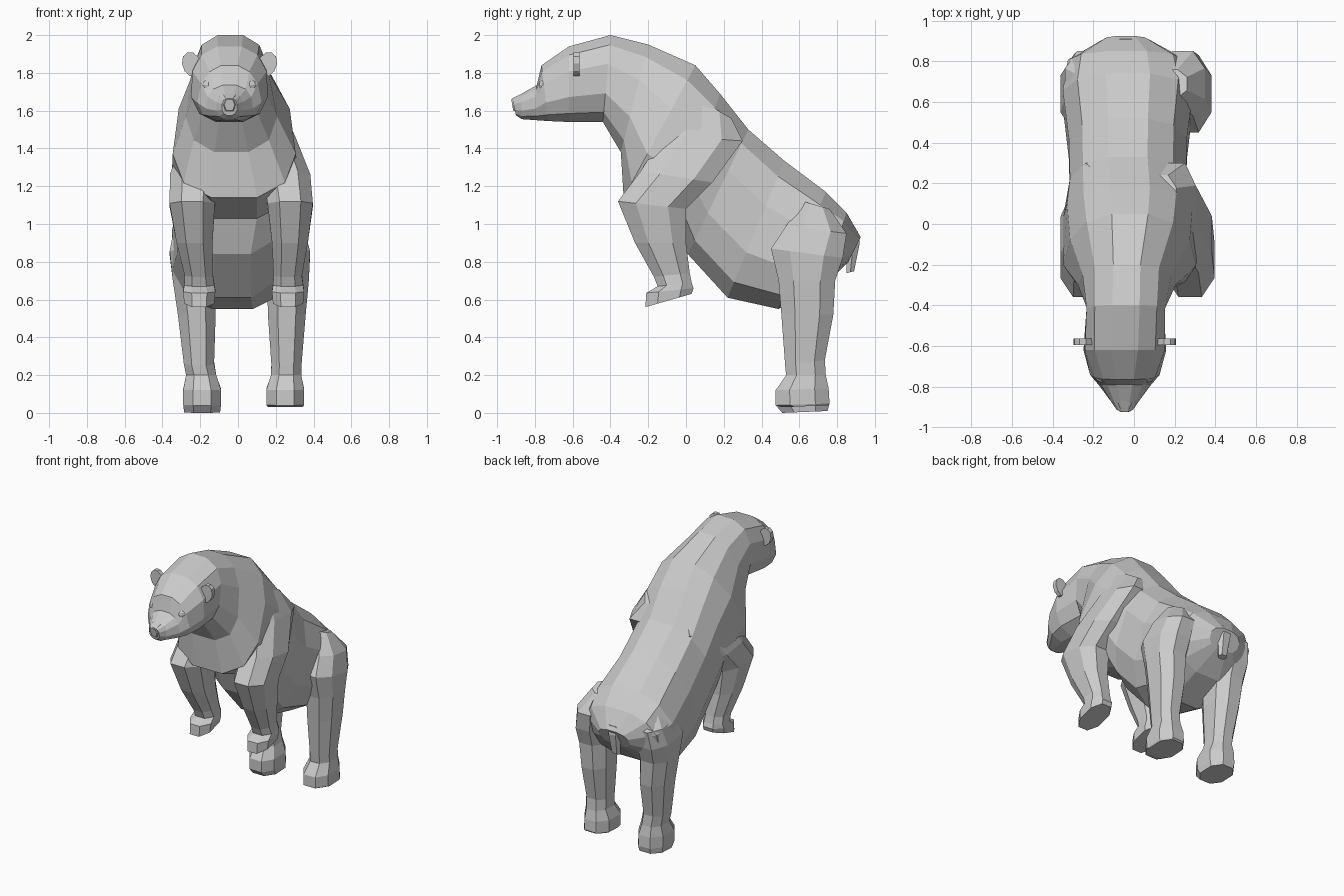
import bpy, bmesh, math
from mathutils import Vector


def shaped(v, p):
    return math.copysign(abs(v) ** p, v)


def loft(name, stations, sides, power=0.8):
    """Skin rings; station = (y, z) of one edge, (y, z) of the other, centre x, half width, taper."""
    bm = bmesh.new()
    k = shaped(math.cos(math.pi / sides), power)
    rings = []
    for y1, z1, y2, z2, cx, w, *taper in stations:
        a, b = Vector((cx, y1, z1)), Vector((cx, y2, z2))
        mid, half = (a + b) / 2, (a - b) / 2
        ring = []
        for i in range(sides):
            t = 2 * math.pi * (i + 0.5) / sides
            c, s = shaped(math.cos(t), power) / k, shaped(math.sin(t), power) / k
            if taper:
                s *= 1 - taper[0] * c
            ring.append(bm.verts.new(mid + half * c + Vector((w * s, 0, 0))))
        rings.append(ring)
    for r, q in zip(rings, rings[1:]):
        for i in range(sides):
            j = (i + 1) % sides
            bm.faces.new((r[i], r[j], q[j], q[i]))
    bm.faces.new(rings[0])
    bm.faces.new(rings[-1])
    bmesh.ops.recalc_face_normals(bm, faces=bm.faces)
    mesh = bpy.data.meshes.new(name)
    bm.to_mesh(mesh)
    bm.free()
    obj = bpy.data.objects.new(name, mesh)
    bpy.context.collection.objects.link(obj)
    return obj


# Head, neck and torso: back line, belly line, centre x, half width, taper to the back
loft("body", [
    (-0.92, 1.665, -0.90, 1.575, -0.045, 0.04),
    (-0.87, 1.69, -0.87, 1.555, -0.045, 0.07),
    (-0.79, 1.735, -0.80, 1.55, -0.045, 0.12, 0.1),
    (-0.765, 1.84, -0.73, 1.545, -0.045, 0.16, 0.2),
    (-0.62, 1.94, -0.62, 1.54, -0.045, 0.20, 0.05),
    (-0.40, 2.0, -0.44, 1.54, -0.04, 0.19, -0.05),
    (-0.20, 1.95, -0.345, 1.38, -0.035, 0.23, 0.15),
    (0.05, 1.84, -0.33, 1.14, -0.02, 0.31, 0.15),
    (0.18, 1.69, -0.06, 1.03, -0.02, 0.32, 0.1),
    (0.33, 1.50, 0.01, 0.84, -0.03, 0.285),
    (0.52, 1.335, 0.22, 0.61, -0.03, 0.29),
    (0.74, 1.17, 0.49, 0.55, -0.03, 0.32),
    (0.85, 1.06, 0.72, 0.66, -0.035, 0.29),
    (0.925, 0.93, 0.86, 0.80, -0.04, 0.12),
], 12, 0.82)

# Legs: front edge, back edge, centre x, half width
for side, hip, foot, label in ((-1, -0.01, 0.03, "left"), (1, 0.01, 0.03, "right")):
    def leg(name, rows):
        # the lower leg swings slightly to +x
        n = len(rows) - 1
        loft(f"{name}_{label}",
             [(a, b, c, d, hip + (foot - hip) * min(1, 1.5 * i / n) + side * x, w)
              for i, (a, b, c, d, x, w) in enumerate(rows)], 8, 0.85)

    leg("front_leg", [
        (0.00, 1.70, 0.24, 1.56, 0.12, 0.08),
        (-0.12, 1.47, 0.30, 1.44, 0.19, 0.10),
        (-0.24, 1.28, 0.14, 1.22, 0.24, 0.125),
        (-0.36, 1.12, 0.00, 1.08, 0.255, 0.12),
        (-0.27, 0.90, 0.00, 0.90, 0.25, 0.095),
        (-0.17, 0.72, 0.02, 0.74, 0.235, 0.075),
        (-0.15, 0.67, 0.03, 0.69, 0.235, 0.08),
        (-0.21, 0.635, 0.04, 0.66, 0.235, 0.085),
        (-0.215, 0.56, 0.03, 0.63, 0.235, 0.08),
    ])
    leg("hind_leg", [
        (0.62, 1.12, 0.76, 1.08, 0.16, 0.09),
        (0.53, 0.99, 0.85, 0.95, 0.225, 0.11),
        (0.45, 0.87, 0.83, 0.82, 0.245, 0.12),
        (0.49, 0.70, 0.79, 0.70, 0.245, 0.11),
        (0.505, 0.52, 0.78, 0.52, 0.235, 0.10),
        (0.525, 0.25, 0.735, 0.28, 0.23, 0.08),
        (0.53, 0.20, 0.74, 0.20, 0.225, 0.08),
        (0.475, 0.12, 0.755, 0.13, 0.22, 0.10),
        (0.475, 0.04, 0.76, 0.05, 0.22, 0.10),
        (0.51, 0.00 if side < 0 else 0.03, 0.75, 0.01 if side < 0 else 0.04, 0.22, 0.095),
    ])

    # Ear: thin tilted disc
    bpy.ops.mesh.primitive_cylinder_add(vertices=10, radius=1, depth=2,
                                        location=(-0.045 + side * 0.20, -0.58, 1.845),
                                        rotation=(math.pi / 2, side * 0.35, 0))
    ear = bpy.context.object
    ear.name = f"ear_{label}"
    ear.scale = (0.05, 0.068, 0.016)

    # Eye: small faceted ball
    bpy.ops.mesh.primitive_uv_sphere_add(segments=10, ring_count=6, radius=0.03,
                                         location=(-0.045 + side * 0.115, -0.75, 1.735))
    bpy.context.object.name = f"eye_{label}"

# Nose pad
loft("nose", [
    (-0.925, 1.66, -0.915, 1.60, -0.045, 0.025),
    (-0.88, 1.685, -0.88, 1.59, -0.045, 0.05),
], 6)

# Short hanging tail
loft("tail", [
    (0.84, 0.98, 0.91, 0.96, -0.04, 0.045),
    (0.85, 0.88, 0.92, 0.90, -0.04, 0.045),
    (0.85, 0.74, 0.89, 0.75, -0.04, 0.03),
], 6)
